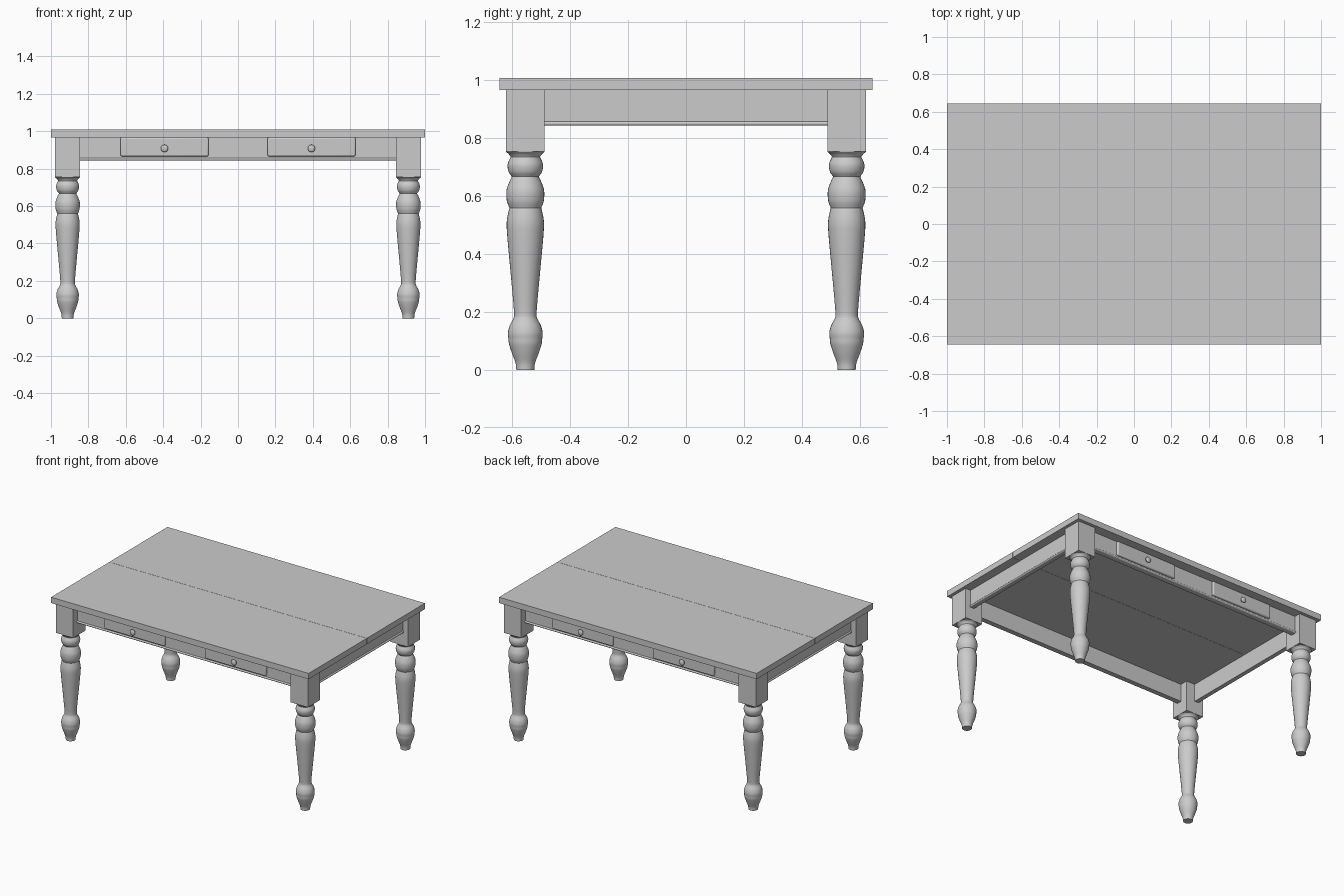
import bpy, bmesh, math
from mathutils import Matrix, Vector

if "Cube" in bpy.data.objects:
    bpy.data.objects.remove(bpy.data.objects["Cube"])

LEG_X, LEG_Y, LEG_H = 0.911, 0.555, 0.067   # leg centre and block half width
TOP_Z0, TOP_Z1 = 0.967, 1.008


def finish(name, bm, angle=35):
    bmesh.ops.recalc_face_normals(bm, faces=bm.faces)
    me = bpy.data.meshes.new(name)
    bm.to_mesh(me)
    bm.free()
    me.shade_smooth()
    me.set_sharp_from_angle(angle=math.radians(angle))
    ob = bpy.data.objects.new(name, me)
    bpy.context.collection.objects.link(ob)
    return ob


def box(name, lo, hi):
    bm = bmesh.new()
    lo, hi = Vector(lo), Vector(hi)
    bmesh.ops.create_cube(bm, size=1, matrix=Matrix.Translation((lo + hi) / 2)
                          @ Matrix.Diagonal((*(hi - lo), 1)))
    return finish(name, bm)


def smooth_path(pts, n=4):
    """Catmull-Rom curve through the points."""
    p = [Vector(q) for q in pts]
    p = [2 * p[0] - p[1]] + p + [2 * p[-1] - p[-2]]
    out = []
    for a, b, c, d in zip(p, p[1:], p[2:], p[3:]):
        for i in range(n):
            t = i / n
            out.append(0.5 * (2 * b + (c - a) * t + (2 * a - 5 * b + 4 * c - d) * t * t
                              + (3 * b - a - 3 * c + d) * t ** 3))
    return out + [p[-2]]


def lathe(name, profile, steps=32):
    """Turn (radius, height) points around z, closed at both ends."""
    bm = bmesh.new()
    pts = [(0, profile[0][1])] + [tuple(q) for q in profile] + [(0, profile[-1][1])]
    vs = [bm.verts.new((r, 0, z)) for r, z in pts]
    es = [bm.edges.new(e) for e in zip(vs, vs[1:])]
    bmesh.ops.spin(bm, geom=vs + es, cent=(0, 0, 0), axis=(0, 0, 1),
                   angle=2 * math.pi, steps=steps)
    bmesh.ops.remove_doubles(bm, verts=bm.verts, dist=1e-5)
    return finish(name, bm)


def rail(name, half_len, outer, thick, rot):
    """Apron board with a rounded bead along its lower outer edge, facing -y before rotation."""
    z0, r = 0.844, 0.007
    bead = [(-outer - r * math.sin(a), z0 + r - r * math.cos(a))
            for a in (math.pi * i / 8 for i in range(9))]
    prof = [(-outer + thick, z0)] + bead + [(-outer, TOP_Z0), (-outer + thick, TOP_Z0)]
    bm = bmesh.new()
    f = bm.faces.new([bm.verts.new((-half_len, y, z)) for y, z in prof])
    g = bmesh.ops.extrude_face_region(bm, geom=[f])["geom"]
    bmesh.ops.translate(bm, vec=(2 * half_len, 0, 0),
                        verts=[v for v in g if isinstance(v, bmesh.types.BMVert)])
    ob = finish(name, bm)
    ob.rotation_euler.z = rot
    return ob


# Table top: two leaves meeting at a centre seam
box("front_top_leaf", (-1, -0.645, TOP_Z0), (1, -0.0008, TOP_Z1))
box("back_top_leaf", (-1, 0.0008, TOP_Z0), (1, 0.645, TOP_Z1))

# Turned leg profile, split where the turning has crisp grooves
turnings = [
    [(.031, 0), (.034, .025), (.047, .06), (.056, .088), (.058, .104)],
    [(.058, .105), (.060, .128), (.054, .153), (.043, .174), (.039, .192), (.043, .25),
     (.055, .38), (.063, .47), (.064, .515), (.056, .557)],
    [(.055, .559), (.064, .585), (.065, .62), (.055, .65), (.047, .666)],
    [(.047, .668), (.058, .685), (.061, .71), (.051, .735)],
    [(.052, .738), (.058, .746), (.066, .753), (.066, .756)],
]
leg_profile = [q for part in turnings for q in smooth_path(part)]

# Four legs: square block above, turned shaft below
for sy, fb in ((-1, "front"), (1, "back")):
    for sx, lr in ((-1, "left"), (1, "right")):
        x, y = sx * LEG_X, sy * LEG_Y
        box(f"{fb}_{lr}_leg_block", (x - LEG_H, y - LEG_H, 0.755), (x + LEG_H, y + LEG_H, TOP_Z0))
        lathe(f"{fb}_{lr}_turned_leg", leg_profile).location = (x, y, 0)

# Aprons between the legs
for name, rot in (("front", 0), ("back", math.pi)):
    rail(f"{name}_apron", LEG_X - LEG_H, 0.577, 0.033, rot)
for name, rot in (("right", math.pi / 2), ("left", -math.pi / 2)):
    rail(f"{name}_apron", LEG_Y - LEG_H, 0.938, 0.028, rot)

# Drawer fronts with rounded edges and small knobs, on both long sides
knob_profile = smooth_path([(.009, 0), (.008, .006), (.017, .011), (.02, .017), (.015, .023), (.003, .026)])
for sy, fb in ((-1, "front"), (1, "back")):
    for sx, lr in ((-1, "left"), (1, "right")):
        x = sx * 0.393
        ys = sorted((sy * 0.570, sy * 0.592))
        drawer = box(f"{fb}_{lr}_drawer", (x - .236, ys[0], .866), (x + .236, ys[1], .966))
        bev = drawer.modifiers.new("rounded_edge", "BEVEL")
        bev.width, bev.segments = 0.008, 3
        knob = lathe(f"{fb}_{lr}_knob", knob_profile, 20)
        knob.location = (x, sy * 0.592, 0.908)
        knob.rotation_euler.x = -sy * math.pi / 2
